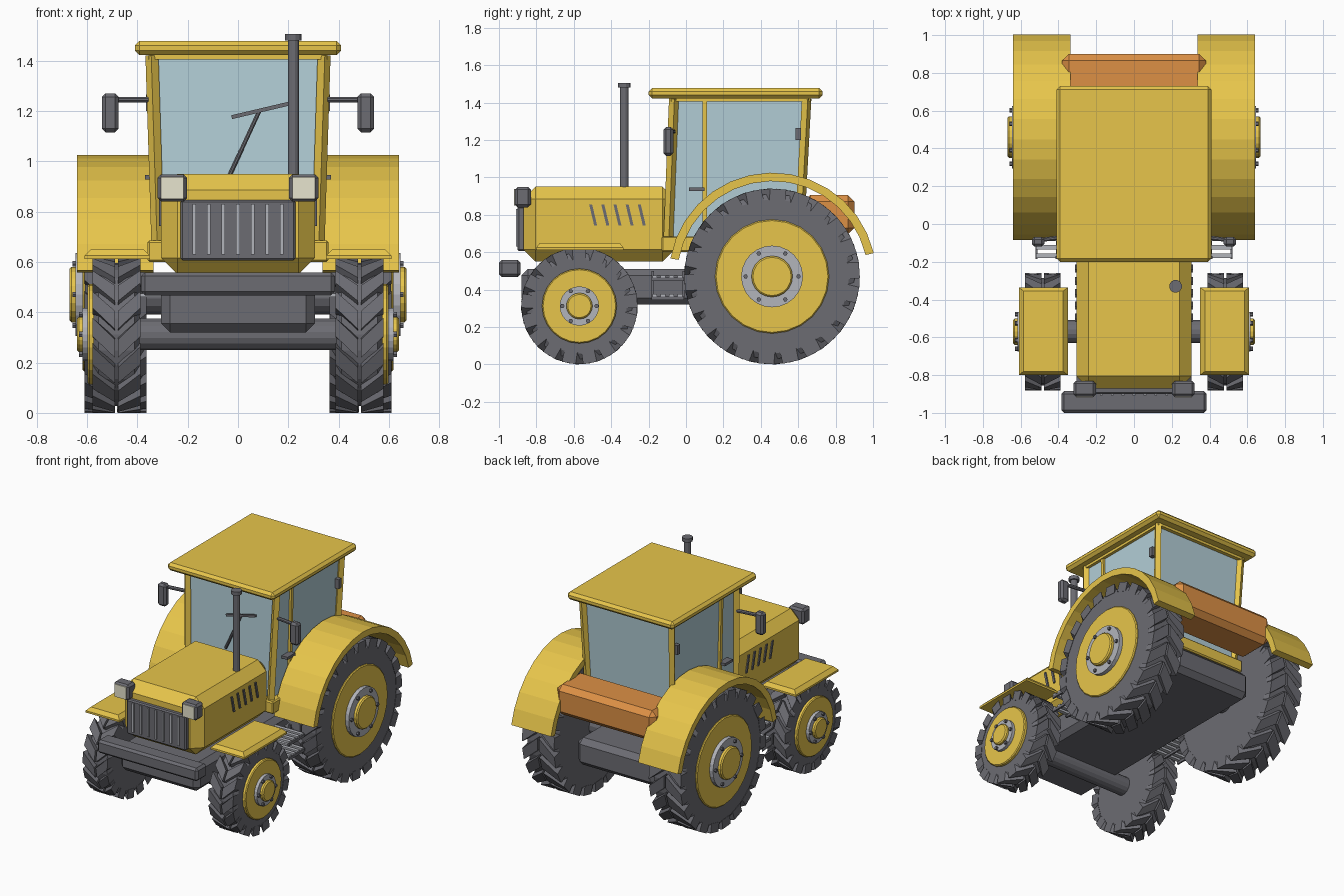
import bpy, bmesh
from math import sin, cos, pi, radians
from mathutils import Vector

if "Cube" in bpy.data.objects:
    bpy.data.objects.remove(bpy.data.objects["Cube"])


def material(name, rgb):
    m = bpy.data.materials.new(name)
    m.diffuse_color = (*rgb, 1)
    m.use_nodes = True
    m.node_tree.nodes["Principled BSDF"].inputs["Base Color"].default_value = m.diffuse_color
    return m


YELLOW = material("yellow_paint", (0.80, 0.56, 0.07))
ORANGE = material("orange_paint", (0.72, 0.28, 0.06))
GLASS = material("pale_glass", (0.45, 0.62, 0.68))
CREAM = material("lamp_lens", (0.80, 0.78, 0.62))
LIGHT = material("light_metal", (0.45, 0.46, 0.50))
DARK = material("dark_grey", (0.15, 0.15, 0.17))


def finish(name, bm, mat=DARK):
    bmesh.ops.recalc_face_normals(bm, faces=bm.faces[:])
    me = bpy.data.meshes.new(name)
    bm.to_mesh(me)
    bm.free()
    ob = bpy.data.objects.new(name, me)
    bpy.context.collection.objects.link(ob)
    if mat:
        me.materials.append(mat)
    return ob


def loft(name, rings, mat=DARK, bevel=0):
    """Skin closed rings of points and cap both ends."""
    bm = bmesh.new()
    vs = [[bm.verts.new(p) for p in ring] for ring in rings]
    n = len(vs[0])
    for a, b in zip(vs, vs[1:]):
        for i in range(n):
            bm.faces.new((a[i], a[(i + 1) % n], b[(i + 1) % n], b[i]))
    bm.faces.new(vs[0])
    bm.faces.new(vs[-1])
    if bevel:
        bmesh.ops.recalc_face_normals(bm, faces=bm.faces[:])
        bmesh.ops.bevel(bm, geom=bm.edges[:], offset=bevel, segments=1,
                        affect='EDGES', clamp_overlap=True)
    return finish(name, bm, mat)


def rect(x0, x1, y0, y1, z):
    return [(x0, y0, z), (x1, y0, z), (x1, y1, z), (x0, y1, z)]


def box(name, x, y, z, mat=DARK, bevel=0):
    return loft(name, [rect(*x, *y, z[0]), rect(*x, *y, z[1])], mat, bevel)


def rod(name, p, q, r, mat=DARK, n=12):
    """Straight bar between two points; n=4 makes a square bar."""
    p, q = Vector(p), Vector(q)
    rot = (q - p).to_track_quat('Z', 'Y')
    ring = [rot @ Vector((r * cos(2 * pi * (i + .5) / n), r * sin(2 * pi * (i + .5) / n), 0))
            for i in range(n)]
    return loft(name, [[c + v for v in ring] for c in (p, q)], mat)


def lathe(name, centre, profile, n, mat=DARK):
    """Turn (x, radius) pairs around an axis along x."""
    cx, cy, cz = centre
    return loft(name, [[(cx + x, cy + r * cos(2 * pi * i / n), cz + r * sin(2 * pi * i / n))
                        for i in range(n)] for x, r in profile], mat)


def wheel(name, s, c, R, w, lugs, rim, ring, cap, ends):
    rt = R - 0.028
    # tyre body
    lathe(name + "_tyre", c, [(-w, rt - .03), (-w + .02, rt), (w - .02, rt), (w, rt - .03)], 28)
    # chevron tread blocks
    bm = bmesh.new()
    step = 2 * pi / lugs
    for k in range(lugs):
        for side in (-1, 1):
            vs = []
            for x, ang, low in ((.006, 0, rt - .012), (w + .003, -.75 * step, rt - .035)):
                for r, half in ((low, .38), (R, .32)):
                    for d in (-half, half):
                        a = k * step + ang + d * step
                        vs.append(bm.verts.new((c[0] + side * x, c[1] + r * cos(a), c[2] + r * sin(a))))
            for f in ((0, 1, 3, 2), (4, 5, 7, 6), (0, 1, 5, 4), (2, 3, 7, 6), (0, 2, 6, 4), (1, 3, 7, 5)):
                bm.faces.new([vs[i] for i in f])
    finish(name + "_tread", bm)
    # rim, hub ring, hub cap and bolts
    x1, x2, x3 = (s * (e - abs(c[0])) for e in ends)
    lathe(name + "_rim", c, [(0, rim), (x1 - s * .006, rim), (x1, rim - .006)], 24, YELLOW)
    lathe(name + "_hub_ring", c, [(0, ring), (x2, ring)], 24, LIGHT)
    lathe(name + "_hub_cap", c, [(0, cap), (x3 - s * .008, cap), (x3, cap - .008)], 20, YELLOW)
    for k in range(6):
        a, rb = k * pi / 3, (ring + cap) / 2 + .004
        lathe(name + "_bolt", (c[0], c[1] + rb * cos(a), c[2] + rb * sin(a)),
              [(0, .012), (x2 + s * .013, .012)], 6)


# Chassis, axles, front weight
box("chassis", (-.305, .305), (-.88, .78), (.32, .51), bevel=.035)
box("front_weight", (-.385, .385), (-1.0, -.885), (.467, .558), bevel=.015)
rod("front_axle", (-.45, -.57, .31), (.45, -.57, .31), .062, n=16)
rod("rear_axle", (-.45, .46, .47), (.45, .46, .47), .08, n=16)

# Hood with grille
box("hood", (-.305, .305), (-.87, -.06), (.55, .95), YELLOW, .065)
box("grille", (-.228, .228), (-.9, -.84), (.605, .845), bevel=.008)
for i in range(7):
    x = -.174 + i * .058
    box("grille_bar", (x - .007, x + .007), (-.908, -.89), (.63, .83), LIGHT)

# Exhaust stack
rod("exhaust_pipe", (.22, -.33, .92), (.22, -.33, 1.49), .023)
rod("exhaust_cap", (.22, -.33, 1.48), (.22, -.33, 1.505), .034)

# Cab shell
box("cab_floor", (-.36, .36), (-.13, .64), (.6, .685), YELLOW, .008)
loft("cab_glass", [rect(-.315, .315, -.075, .605, .68), rect(-.335, .335, -.055, .64, 1.41)], GLASS)
box("cab_header", (-.355, .355), (-.08, .665), (1.405, 1.43), YELLOW)
box("roof", (-.41, .41), (-.2, .73), (1.422, 1.477), YELLOW, .018)

# Windscreen wiper
rod("wiper_arm", (-.035, -.085, .94), (.085, -.085, 1.2), .009, n=8)
rod("wiper_blade", (-.025, -.09, 1.175), (.2, -.09, 1.228), .011, n=4)

# Orange rear tank
box("rear_tank", (-.38, .38), (.63, .9), (.695, .905), ORANGE, .035)

for s in (-1, 1):
    side = "right" if s > 0 else "left"

    def sx(a, b):
        return tuple(sorted((s * a, s * b)))

    wheel(side + "_rear_wheel", s, (s * .487, .46, .47), .47, .12, 22,
          .305, .165, .11, (.618, .645, .67))
    wheel(side + "_front_wheel", s, (s * .483, -.57, .312), .312, .092, 17,
          .2, .105, .07, (.597, .618, .64))

    # Rear fender arch
    arch = []
    for i in range(15):
        a = radians(170 - i * 157 / 14)
        arch.append([(s * x, .463 + r * cos(a), .47 + r * sin(a))
                     for x, r in ((.335, .51), (.64, .51), (.64, .555), (.335, .555))])
    loft(side + "_rear_fender", arch, YELLOW)
    # Front fender plate
    x0, x1 = sx(.35, .61)
    loft(side + "_front_fender", [rect(x0, x1, -.8, -.335, .612), rect(x0, x1, -.8, -.335, .625),
                                  rect(x0 + .025, x1 - .025, -.78, -.355, .65)], YELLOW)

    # Headlight and lens
    box(side + "_headlight", sx(.202, .32), (-.915, -.83), (.84, .948), bevel=.014)
    box(side + "_headlight_lens", sx(.216, .306), (-.919, -.9), (.85, .937), CREAM)

    # Slanted hood vents
    for i in range(5):
        y = -.51 + i * .065
        loft(side + "_hood_vent", [[(s * x, y + dy + d, z) for x, d in
                                    ((.29, -.008), (.313, -.008), (.313, .008), (.29, .008))]
                                   for dy, z in ((.027, .742), (0, .856))])

    # Cab pillars
    rod(side + "_front_pillar", (s * .318, -.095, .66), (s * .342, -.065, 1.42), .026, YELLOW, 4)
    rod(side + "_door_pillar", (s * .322, .1, .68), (s * .338, .1, 1.42), .017, YELLOW, 4)
    rod(side + "_rear_pillar", (s * .318, .605, .68), (s * .342, .645, 1.42), .026, YELLOW, 4)

    # Door handle and rear hinge
    box(side + "_door_handle", sx(.325, .37), (.015, .1), (.927, .945))
    box(side + "_rear_hinge", sx(.335, .365), (.585, .615), (1.2, 1.265))

    # Mirror on its arm
    rod(side + "_mirror_arm", (s * .335, -.065, 1.245), (s * .5, -.085, 1.245), .012, n=8)
    box(side + "_mirror", sx(.475, .54), (-.12, -.068), (1.115, 1.27), bevel=.014)

    # Access steps: two slatted treads and their side bars
    for z in (.36, .46):
        for i in range(4):
            y = -.18 + i * .045
            box(side + "_step_slat", sx(.29, .52), (y, y + .025), (z, z + .015), LIGHT)
        for x in (.4, .51):
            box(side + "_step_rail", sx(x, x + .012), (-.185, -.01), (z - .015, z + .004))
    for y in (-.185, -.02):
        box(side + "_step_hanger", sx(.4, .415), (y, y + .015), (.35, .5))
